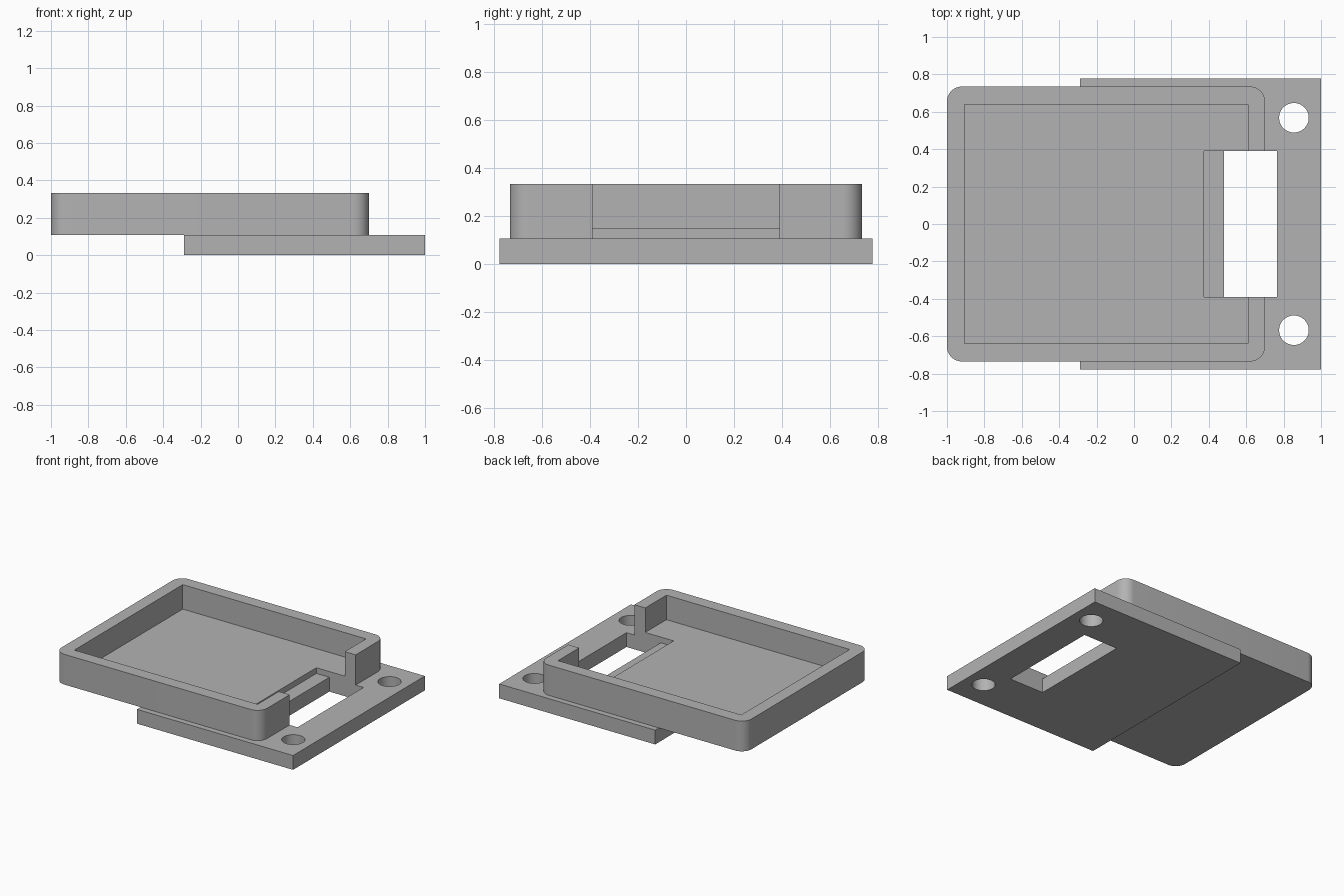
import bpy
import bmesh
from math import radians

cube = bpy.data.objects.get("Cube")
if cube:
    bpy.data.objects.remove(cube, do_unlink=True)

grey = bpy.data.materials.new("plain grey")
grey.use_nodes = True
COLOUR = (0.45, 0.45, 0.45, 1)
grey.diffuse_color = COLOUR
grey.node_tree.nodes["Principled BSDF"].inputs["Base Color"].default_value = COLOUR

PLATE_TOP = 0.107
FLOOR = 0.15
RIM = 0.333
SLOT = 0.39  # half width of the slot shared by tray and plate


def add_object(name, bm):
    mesh = bpy.data.meshes.new(name)
    bm.to_mesh(mesh)
    bm.free()
    mesh.materials.append(grey)
    obj = bpy.data.objects.new(name, mesh)
    bpy.context.collection.objects.link(obj)
    return obj


def box(name, x0, x1, half_y, z0, z1, corner=0):
    """Box centred on y = 0, with optional rounded upright edges."""
    bm = bmesh.new()
    bmesh.ops.create_cube(bm, size=1)
    for v in bm.verts:
        v.co.x = x1 if v.co.x > 0 else x0
        v.co.y *= 2 * half_y
        v.co.z = z1 if v.co.z > 0 else z0
    if corner:
        upright = [e for e in bm.edges
                   if abs(e.verts[0].co.z - e.verts[1].co.z) > 0.01]
        bmesh.ops.bevel(bm, geom=upright, offset=corner, segments=10,
                        profile=0.5, affect='EDGES')
    return add_object(name, bm)


def drill(name, x, y, radius):
    bm = bmesh.new()
    bmesh.ops.create_cone(bm, cap_ends=True, segments=48, radius1=radius,
                          radius2=radius, depth=1)
    bmesh.ops.translate(bm, vec=(x, y, 0), verts=bm.verts)
    return add_object(name, bm)


def select_only(obj):
    bpy.ops.object.select_all(action='DESELECT')
    obj.select_set(True)
    bpy.context.view_layer.objects.active = obj


def cut(obj, cutters):
    select_only(obj)
    for cutter in cutters:
        mod = obj.modifiers.new("cut", 'BOOLEAN')
        mod.operation = 'DIFFERENCE'
        mod.solver = 'EXACT'
        mod.object = cutter
        bpy.ops.object.modifier_apply(modifier=mod.name)
        bpy.data.objects.remove(cutter, do_unlink=True)
    bpy.ops.object.shade_smooth_by_angle(angle=radians(30))


# Mounting plate with a slot and two screw holes
plate = box("mounting_plate", -0.29, 1.0, 0.778, 0, PLATE_TOP)
cut(plate, [box("slot_cutter", 0.482, 0.765, SLOT, -1, 1)]
    + [drill("hole_cutter", 0.855, side * 0.568, 0.079) for side in (-1, 1)])

# Open tray with rounded corners, a cavity and a notch through wall and floor
tray = box("tray", -1.0, 0.7, 0.735, PLATE_TOP, RIM, corner=0.08)
cut(tray, [box("cavity_cutter", -0.905, 0.61, 0.64, FLOOR, 1),
           box("notch_cutter", 0.375, 1.0, SLOT, -1, 1)])
